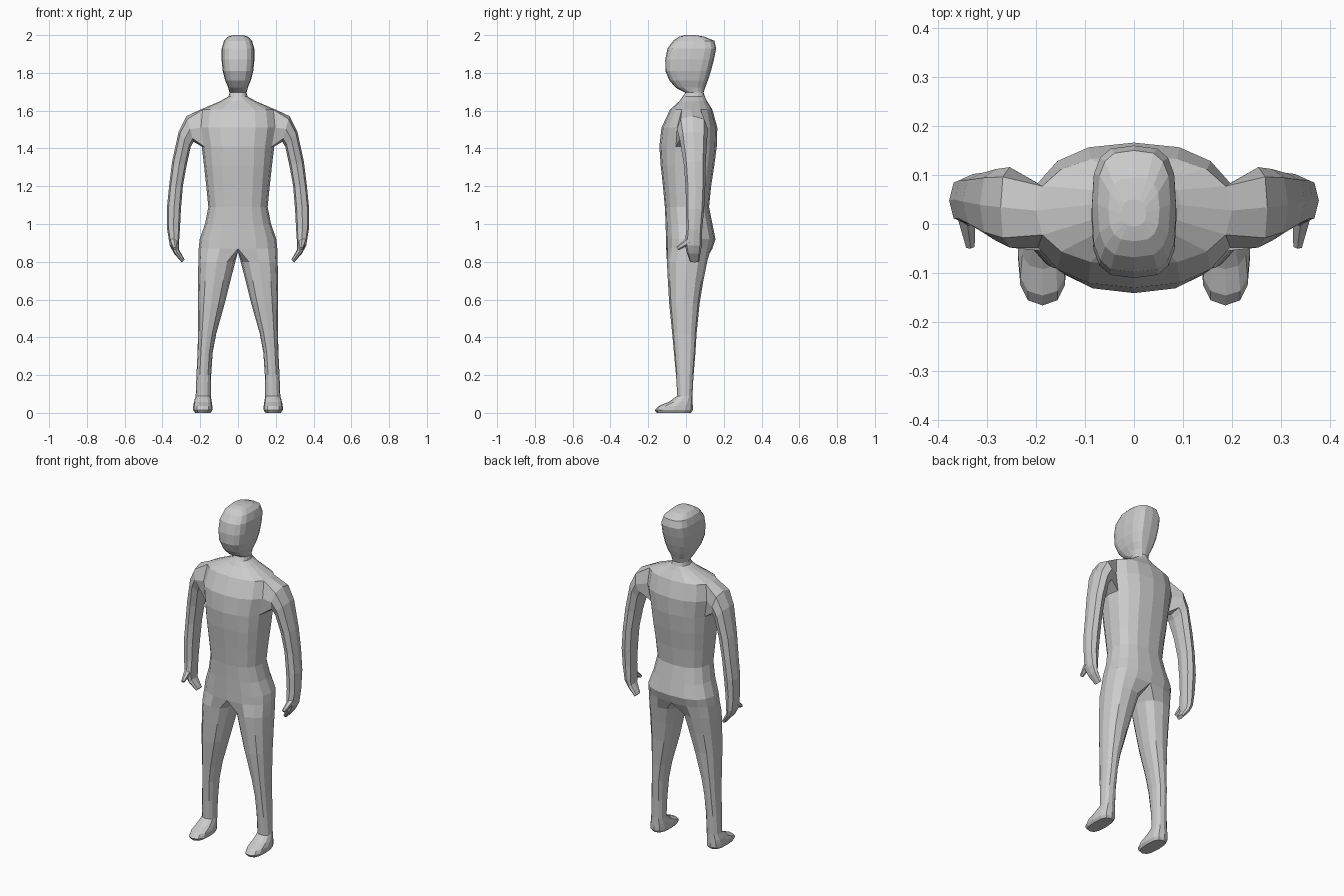
import bpy, bmesh
from math import sin, cos, pi, radians
from mathutils import Vector, Matrix

if "Cube" in bpy.data.objects:
    bpy.data.objects.remove(bpy.data.objects["Cube"])


def spow(v, p):
    """Signed power, used for squarish ellipses."""
    return abs(v) ** p * (1 if v >= 0 else -1)


def bridge(bm, a, b, closed=True, skip=()):
    n = len(a)
    for i in range(n if closed else n - 1):
        if i not in skip:
            j = (i + 1) % n
            bm.faces.new((a[i], a[j], b[j], b[i]))


def finish(bm, name):
    """Turn a right half into a mirrored, flat shaded object."""
    bmesh.ops.recalc_face_normals(bm, faces=bm.faces[:])
    mesh = bpy.data.meshes.new(name)
    bm.to_mesh(mesh)
    bm.free()
    ob = bpy.data.objects.new(name, mesh)
    bpy.context.collection.objects.link(ob)
    mod = ob.modifiers.new("mirror", 'MIRROR')
    mod.use_axis[0] = True
    mod.merge_threshold = 0.0005
    return ob


bm = bmesh.new()

# Trunk, neck and head: half rows from front centre to back centre
# (z, half width, front y, back y, squareness)
TRUNK = [
    (.87, .208, -.105, .140, .80), (.92, .203, -.106, .156, .80),
    (1.00, .175, -.108, .140, .80), (1.09, .157, -.112, .122, .80),
    (1.20, .168, -.122, .133, .80), (1.31, .180, -.134, .150, .80),
    (1.41, .192, -.141, .163, .85), (1.51, .210, -.130, .166, .85),
    (1.605, .200, -.085, .140, .85), (1.65, .095, -.035, .112, .90),
    (1.675, .050, -.018, .100, .90), (1.695, .045, -.004, .093, .85),
    (1.722, .052, -.055, .102, .75), (1.76, .068, -.088, .116, .65),
    (1.81, .081, -.109, .132, .62), (1.87, .087, -.110, .148, .62),
    (1.93, .086, -.098, .160, .62), (1.97, .074, -.068, .150, .65),
    (1.992, .052, -.035, .095, .70), (2.0, .025, -.005, .050, .80),
]
COLS, BOT, MID, TOP = 9, 6, 7, 8
rows = []
for z, w, yf, yb, p in TRUNK:
    row = []
    for i in range(COLS):
        t = pi * i / (COLS - 1)
        x = 0 if i in (0, COLS - 1) else w * sin(t) ** p
        c = 0 if i == 4 else spow(cos(t), p)
        row.append(bm.verts.new((x, (yf + yb) / 2 - (yb - yf) / 2 * c, z)))
    rows.append(row)
for k in range(len(rows) - 1):
    # leave an opening at the shoulder for the arm
    bridge(bm, rows[k], rows[k + 1], False, (3, 4) if k in (BOT, MID) else ())
bm.faces.new(rows[-1])
hole = [rows[TOP][3], rows[TOP][4], rows[TOP][5], rows[MID][5],
        rows[BOT][5], rows[BOT][4], rows[BOT][3], rows[MID][3]]
bm.verts.remove(rows[MID][4])

# Arm: (inner x, inner z, outer x, outer z, front y, back y)
ARM = [
    (.235, 1.435, .272, 1.572, -.048, .116), (.250, 1.410, .314, 1.490, -.034, .112),
    (.272, 1.310, .349, 1.330, -.012, .104), (.292, 1.200, .365, 1.200, -.002, .102),
    (.302, 1.080, .377, 1.080, 0, .096), (.307, .980, .375, .970, .002, .086),
    (.312, .905, .361, .885, -.006, .085), (.313, .865, .338, .843, .002, .078),
    (.283, .812, .298, .797, .020, .070),
]
prev = hole
for xi, zi, xo, zo, yf, yb in ARM:
    inner, outer = Vector((xi, 0, zi)), Vector((xo, 0, zo))
    mid, u = (inner + outer) / 2, (outer - inner) / 2
    ring = []
    for k in range(8):
        a = radians(-45 + 45 * k)
        y = (yf + yb) / 2 + (yb - yf) / 2 * spow(sin(a), .8)
        q = mid + u * spow(cos(a), .8)
        ring.append(bm.verts.new((q.x, y, q.z)))
    bridge(bm, prev, ring)
    prev = ring
bm.faces.new(prev)

# Leg and foot: (z, inner x, outer x, front y, back y, squareness)
LEG = [
    (.80, .014, .210, -.101, .112, .85), (.70, .040, .212, -.096, .092, .85),
    (.58, .070, .213, -.089, .072, .85), (.42, .115, .212, -.073, .056, .85),
    (.32, .134, .214, -.064, .050, .85), (.20, .142, .220, -.053, .040, .85),
    (.09, .144, .224, -.046, .034, .85), (.058, .139, .233, -.092, .035, .80),
    (.036, .136, .237, -.146, .036, .75), (.015, .136, .237, -.166, .036, .75),
    (0, .145, .228, -.155, .026, .75),
]
crotch = [bm.verts.new((0, y, .855)) for y in (.08, .015, -.055)]
prev = rows[0] + crotch
for z, xi, xo, yf, yb, p in LEG:
    ring = []
    for k in range(12):
        a = radians(30 * (k - 4))
        c, s = spow(round(cos(a), 6), p), spow(round(sin(a), 6), p)
        ring.append(bm.verts.new(((xi + xo) / 2 + (xo - xi) / 2 * c,
                                  (yf + yb) / 2 + (yb - yf) / 2 * s, z)))
    bridge(bm, prev, ring)
    prev = ring
bm.faces.new(prev)
finish(bm, "body")

# Thumbs: small tapered cones reaching forward from the hands
bm = bmesh.new()
start, tip = Vector((.342, .018, .912)), Vector((.334, -.045, .870))
axis = tip - start
matrix = Matrix.Translation((start + tip) / 2) @ axis.to_track_quat('Z', 'Y').to_matrix().to_4x4()
bmesh.ops.create_cone(bm, cap_ends=True, segments=6, radius1=.021, radius2=.010,
                      depth=axis.length, matrix=matrix)
finish(bm, "thumbs")
